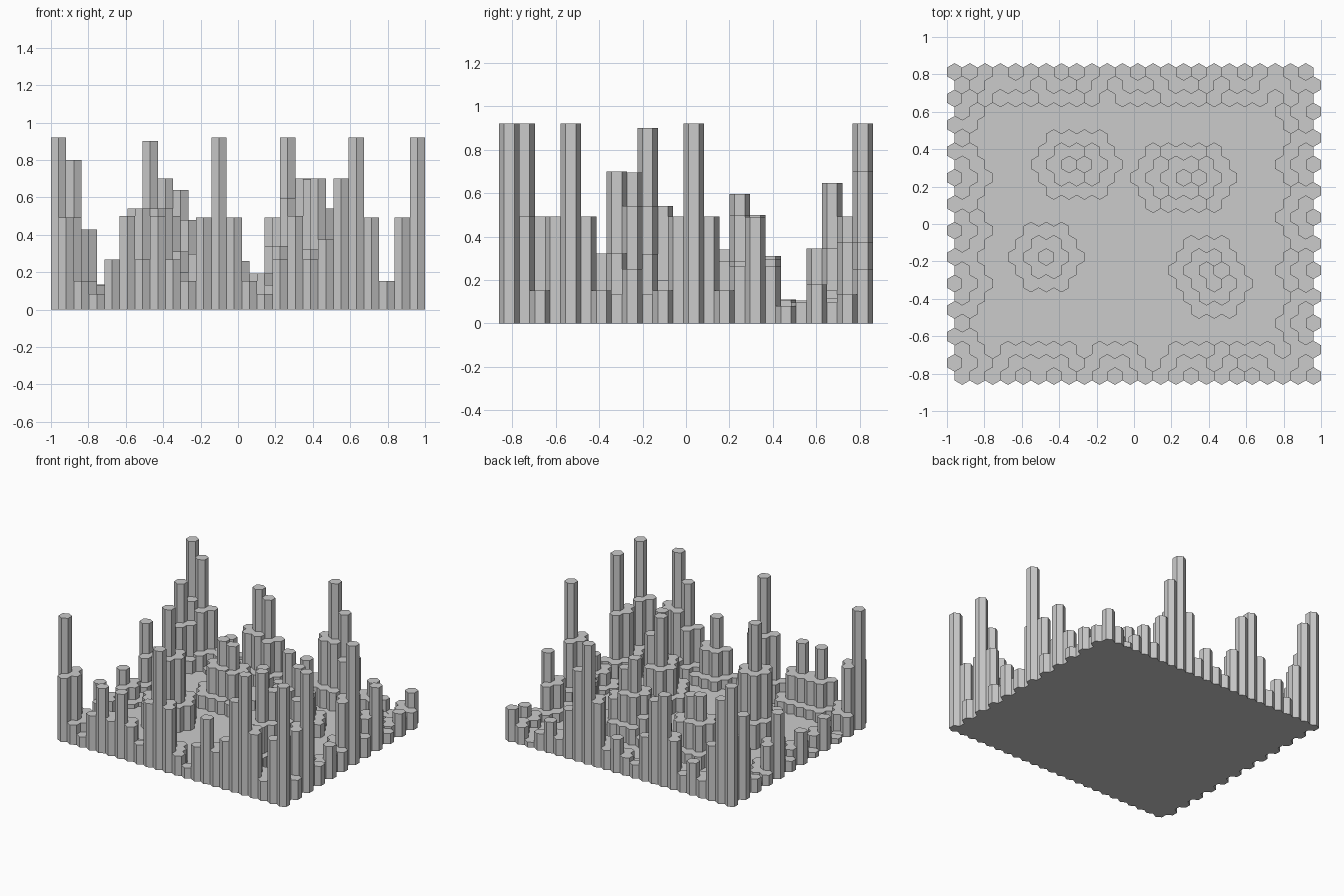
import bpy, bmesh, math

if "Cube" in bpy.data.objects:
    bpy.data.objects.remove(bpy.data.objects["Cube"])

N = 24                              # 24 x 24 pointy-top hex cells
W = 2 / (N + 0.5)                   # cell width
R = W / math.sqrt(3)                # cell radius
Y0 = -(N - 1) * 1.5 * R / 2
FLOOR, RIM = 0.01, 0.025

# Peaks: (x, y, height); each has two lower rings around it
RIM_PEAKS = [
    # front edge
    (-.59, -.81, .50), (-.43, -.81, .50), (-.10, -.81, .92), (.31, -.81, .50),
    (.55, -.81, .70), (.63, -.81, .92), (.96, -.81, .92),
    # right edge
    (.96, -.53, .92), (.96, -.25, .25), (.96, .035, .92), (.96, .32, .49), (.96, .60, .18),
    # back edge
    (-.96, .81, .92), (-.88, .81, .80), (-.63, .81, .25), (-.39, .81, .70), (-.31, .81, .64),
    (.02, .81, .26), (.27, .81, .92), (.35, .81, .70), (.59, .81, .24), (.92, .81, .25),
    # left edge
    (-.96, .67, .645), (-.96, .25, .50), (-.96, -.035, .25), (-.96, -.32, .25), (-.96, -.74, .92),
]
# Hills: name -> (ring ratios, peaks)
HILLS = {
    "left_front_hill": ((.60, .22), [(-.47, -.177, .90)]),
    "left_back_hill": ((.62, .22), [(-.347, .318, .50), (-.265, .318, .48)]),
    "right_back_hill": ((.57, .22), [(.265, .247, .595), (.184, .247, .34), (.347, .247, .50)]),
    "right_front_hill": ((.46, .17), [(.388, -.247, .695), (.429, -.318, .70)]),
}


def cells():
    for j in range(N):
        for k in range(N):
            x = -1 + W / 2 + k * W + (W / 2 if j % 2 == 0 else 0)
            yield k, j, x, Y0 + j * 1.5 * R


def height(x, y, peaks, ratios):
    h = 0
    for px, py, pz in peaks:
        d = math.hypot(x - px, y - py) / W
        f = 1 if d < .4 else ratios[0] if d < 1.4 else ratios[1] if d < 2.3 else 0
        h = max(h, pz * f)
    return h


def hexagon(bm, x, y):
    vs = [bm.verts.new((x + R * math.cos(a), y + R * math.sin(a), 0))
          for a in (math.pi / 6 + i * math.pi / 3 for i in range(6))]
    return bm.faces.new(vs)


def make_object(bm, name):
    bmesh.ops.recalc_face_normals(bm, faces=bm.faces[:])
    mesh = bpy.data.meshes.new(name)
    bm.to_mesh(mesh)
    bm.free()
    obj = bpy.data.objects.new(name, mesh)
    bpy.context.collection.objects.link(obj)
    return obj


def make_columns(name, items):
    bm = bmesh.new()
    for x, y, h in items:
        base = hexagon(bm, x, y)
        top = bmesh.ops.extrude_face_region(bm, geom=[base], use_keep_orig=True)["geom"]
        bmesh.ops.translate(bm, vec=(0, 0, h),
                            verts=[v for v in top if isinstance(v, bmesh.types.BMVert)])
    return make_object(bm, name)


# Sort every cell into hill, rim or floor
groups = {name: [] for name in HILLS}
rim, floor = [], []
for k, j, x, y in cells():
    for name, (ratios, peaks) in HILLS.items():
        h = height(x, y, peaks, ratios)
        if h:
            if math.hypot(x - .469, y + .247) < .02:
                h = .54             # raised shoulder of the right front hill
            groups[name].append((x, y, h))
            break
    else:
        h = height(x, y, RIM_PEAKS, (.535, .165))
        if k in (0, N - 1) or j in (0, N - 1):
            h = max(h, RIM)
        if h:
            rim.append((x, y, h))
        else:
            floor.append((x, y))

# Hills and rim columns
for name, items in groups.items():
    make_columns(name, items)
make_columns("rim_columns", rim)

# Flat floor of joined hex tiles
bm = bmesh.new()
for x, y in floor:
    hexagon(bm, x, y)
bmesh.ops.remove_doubles(bm, verts=bm.verts[:], dist=.002)
for f in bm.faces:
    f.normal_update()
slab = make_object(bm, "floor_tiles")
if slab.data.polygons[0].normal.z < 0:
    slab.data.flip_normals()
thick = slab.modifiers.new("thickness", 'SOLIDIFY')
thick.thickness = FLOOR
thick.offset = 1
